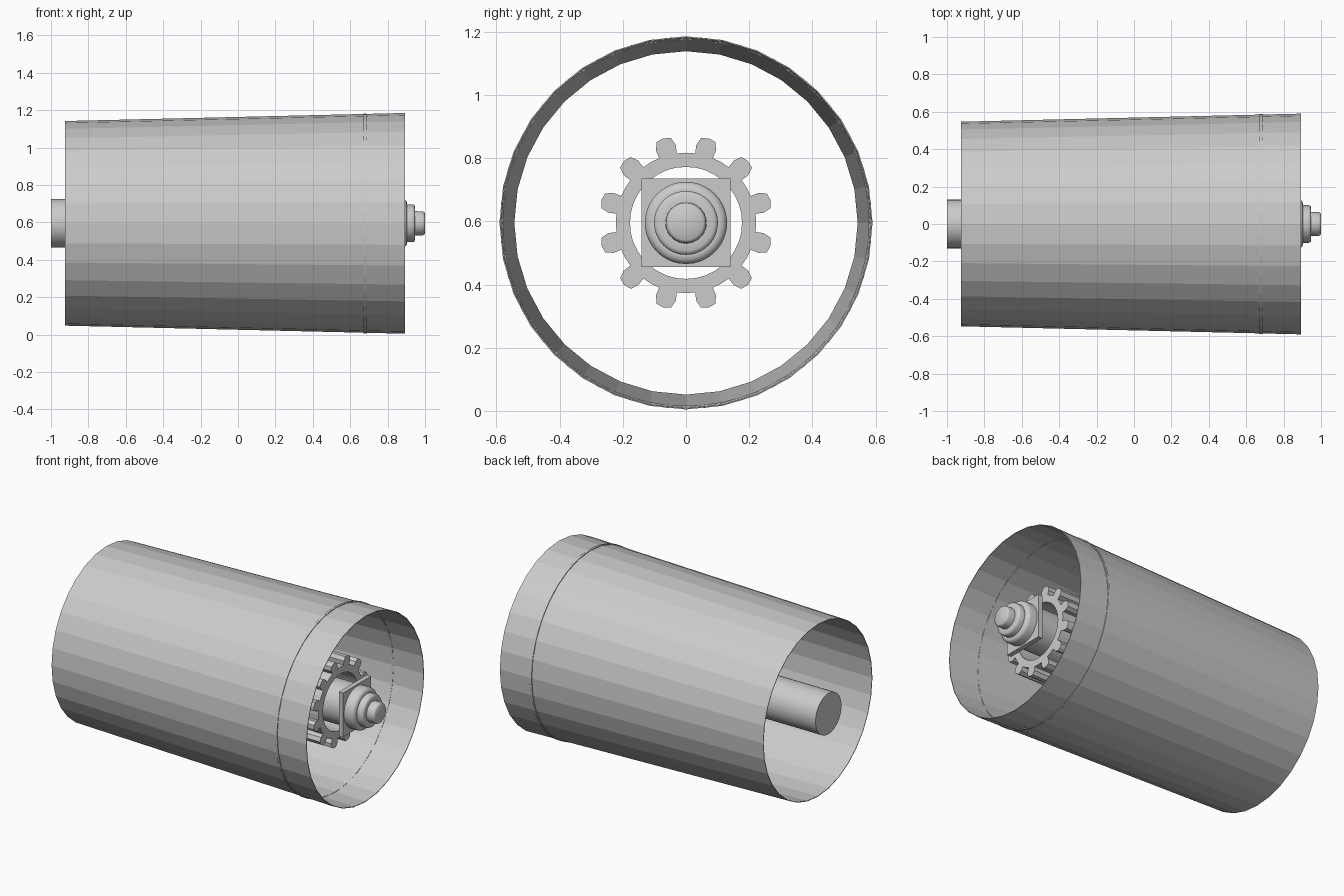
import bpy, bmesh, math

if "Cube" in bpy.data.objects:
    bpy.data.objects.remove(bpy.data.objects["Cube"])

CZ = 0.595  # height of the common axis
grey = bpy.data.materials.new("light_grey")
grey.diffuse_color = (0.6, 0.6, 0.6, 1)
grey.use_nodes = True
grey.node_tree.nodes["Principled BSDF"].inputs["Base Color"].default_value = grey.diffuse_color


def sweep_rings(name, rings, closed=False, smooth=None):
    """Skin a list of rings [(x, [(angle, radius), ...]), ...] along x."""
    bm = bmesh.new()
    loops = [[bm.verts.new((x, r * math.sin(a), CZ + r * math.cos(a))) for a, r in pts]
             for x, pts in rings]
    n = len(loops[0])
    pairs = list(zip(loops, loops[1:]))
    if closed:
        pairs.append((loops[-1], loops[0]))
    for p, q in pairs:
        for i in range(n):
            j = (i + 1) % n
            bm.faces.new((p[i], p[j], q[j], q[i]))
    if not closed:
        bm.faces.new(loops[0])
        bm.faces.new(loops[-1])
    bmesh.ops.recalc_face_normals(bm, faces=bm.faces)
    me = bpy.data.meshes.new(name)
    bm.to_mesh(me)
    bm.free()
    me.materials.append(grey)
    ob = bpy.data.objects.new(name, me)
    bpy.context.collection.objects.link(ob)
    if smooth:
        bpy.ops.object.select_all(action='DESELECT')
        ob.select_set(True)
        bpy.context.view_layer.objects.active = ob
        bpy.ops.object.shade_smooth_by_angle(angle=math.radians(smooth))
    return ob


def lathe(name, profile, sides, closed=False, smooth=None):
    angles = [2 * math.pi * i / sides for i in range(sides)]
    return sweep_rings(name, [(x, [(a, r) for a in angles]) for x, r in profile],
                       closed, smooth)


# Thin tapered drum, open at both ends, low-poly and flat
lathe("drum_shell", [(-0.925, 0.547), (0.893, 0.59), (0.893, 0.586), (-0.925, 0.543)],
      32, closed=True)

# Narrow band around the drum near its wide end
lathe("drum_band", [(0.672, 0.588), (0.686, 0.588), (0.686, 0.578), (0.672, 0.578)],
      64, closed=True)

# Central shaft
lathe("shaft", [(-1.0, 0.13), (0.82, 0.13)], 40, smooth=30)

# Toothed sleeve around the shaft: 12 teeth
tooth = [(-6, 0.222), (-7.5, 0.248), (-5, 0.272), (0, 0.277),
         (5, 0.272), (7.5, 0.248), (6, 0.222), (15, 0.222)]
outer = [(math.radians(15 + 30 * k + d), r) for k in range(12) for d, r in tooth]
inner = [(a, 0.177) for a, r in outer]
sweep_rings("toothed_sleeve", [(0.0, outer), (0.72, outer), (0.72, inner), (0.0, inner)],
            closed=True)

# Square plate in front of the sleeve
bpy.ops.mesh.primitive_cube_add(size=1, location=(0.82, 0, CZ))
plate = bpy.context.object
plate.name = "square_plate"
plate.scale = (0.03, 0.28, 0.28)
plate.data.materials.append(grey)

# Stepped, rounded end knob
lathe("end_knob", [(0.83, 0.13), (0.88, 0.13), (0.892, 0.127), (0.901, 0.118),
                   (0.904, 0.107), (0.904, 0.101), (0.935, 0.101), (0.943, 0.097),
                   (0.947, 0.088), (0.947, 0.065), (0.985, 0.064), (0.995, 0.061),
                   (1.0, 0.054)], 40, smooth=40)
